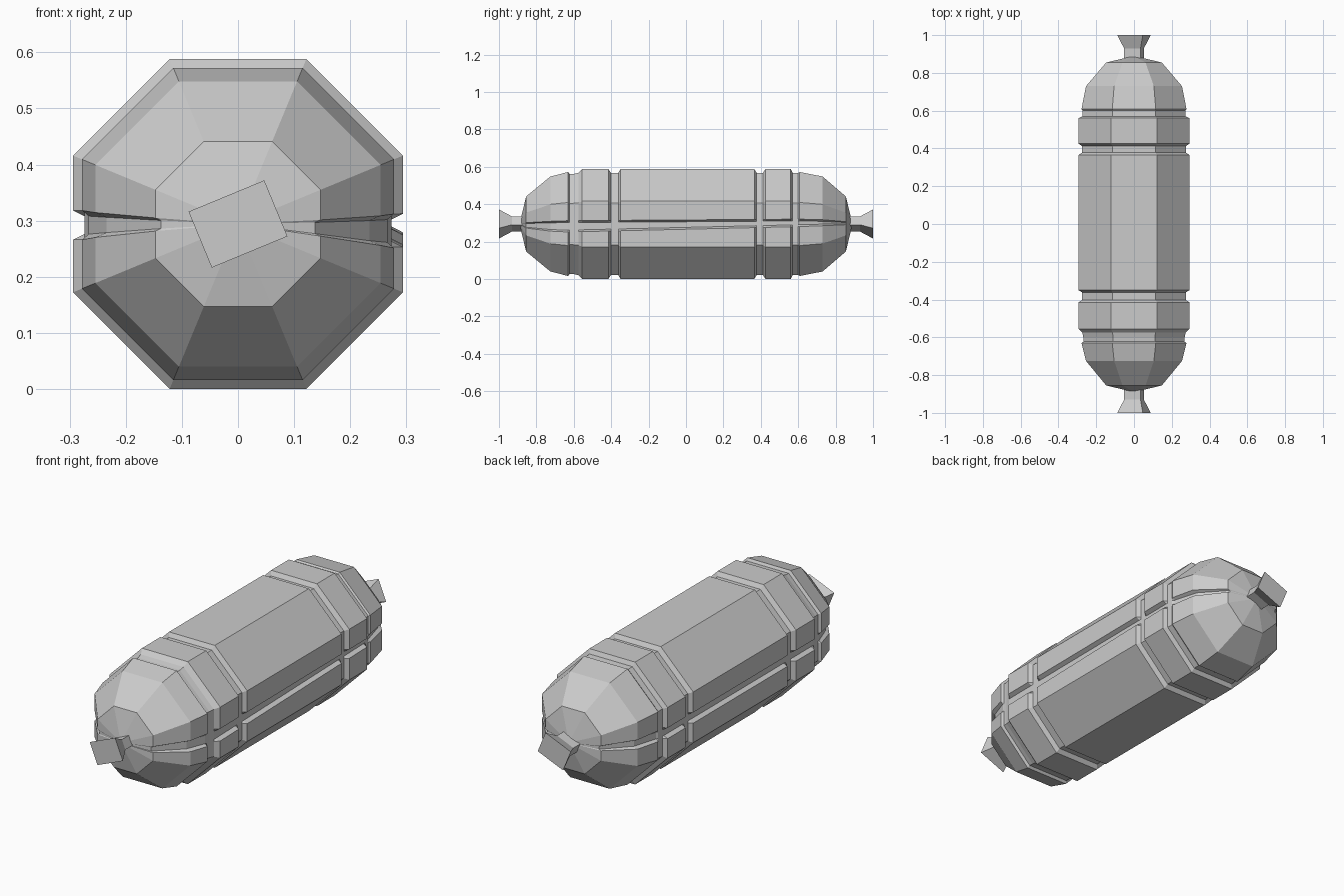
import bpy, bmesh, math

if "Cube" in bpy.data.objects:
    bpy.data.objects.remove(bpy.data.objects["Cube"])

CZ = 0.294  # height of the long axis
T = math.tan(math.pi / 8)

# Rings along the body: y, apothem, seam depth, seam width factor
RINGS = [
    (-0.855, 0.147, 0.010, 0.45), (-0.725, 0.254, 0.020, 0.85),
    (-0.630, 0.278, 0.012, 1.0), (-0.622, 0.266, 0.0, 1.0),
    (-0.600, 0.268, 0.0, 1.0), (-0.575, 0.274, 0.0, 1.0),
    (-0.555, 0.294, 0.020, 1.0), (-0.415, 0.294, 0.020, 1.0),
    (-0.402, 0.274, 0.0, 1.0), (-0.362, 0.274, 0.0, 1.0),
    (-0.350, 0.294, 0.020, 1.0), (0.365, 0.294, 0.020, 1.0),
    (0.378, 0.274, 0.0, 1.0), (0.412, 0.274, 0.0, 1.0),
    (0.425, 0.294, 0.020, 1.0), (0.560, 0.294, 0.020, 1.0),
    (0.570, 0.274, 0.0, 1.0), (0.600, 0.272, 0.0, 1.0),
    (0.608, 0.278, 0.012, 1.0), (0.730, 0.254, 0.020, 0.85),
    (0.855, 0.147, 0.010, 0.45),
]


def section(y, r, depth, w):
    """Octagon with a tapered seam cut into each side face."""
    t = (y + 0.6) / 1.2
    pts = []
    for s in (1, -1):
        hi = (0.018 + 0.008 * t) * w
        lo = (-0.042 + 0.028 * t) * w
        if s < 0:
            hi, lo = 0.024 * w, -0.028 * w
        b = 0.010 * w
        side = [(s * r, -r * T), (s * r, lo), (s * (r - depth), lo + b),
                (s * (r - depth), hi - b), (s * r, hi), (s * r, r * T)]
        if s < 0:
            side.reverse()
        ends = [(s * r * T, -s * r), (-0.0, 0.0)]
        pts += [(s * r * T, -s * r)] + side + [(s * r * T, s * r)]
    return [(x, y, CZ + z) for x, z in pts]


def loft(name, sections, tips=None):
    """Skin consecutive sections; close the ends with a tip fan or a flat face."""
    bm = bmesh.new()
    rings = [[bm.verts.new(p) for p in s] for s in sections]
    n = len(rings[0])
    for a, b in zip(rings, rings[1:]):
        for i in range(n):
            j = (i + 1) % n
            bm.faces.new((a[i], a[j], b[j], b[i]))
    for k, ring in enumerate((rings[0], rings[-1])):
        if tips:
            tip = bm.verts.new(tips[k])
            for i in range(n):
                bm.faces.new((ring[i], ring[(i + 1) % n], tip))
        else:
            bm.faces.new(ring)
    bmesh.ops.recalc_face_normals(bm, faces=bm.faces)
    mesh = bpy.data.meshes.new(name)
    bm.to_mesh(mesh)
    bm.free()
    obj = bpy.data.objects.new(name, mesh)
    bpy.context.collection.objects.link(obj)
    return obj


def rectangle(y, a, b):
    """Tilted rectangle used for the end knots."""
    c, s = math.cos(math.radians(22.5)), math.sin(math.radians(22.5))
    return [(u * c - v * s, y, CZ + u * s + v * c)
            for u, v in ((-a, -b), (a, -b), (a, b), (-a, b))]


# Grooved capsule body
loft("capsule_body", [section(*r) for r in RINGS],
     [(0, -0.89, CZ), (0, 0.89, CZ)])

# Flared knots at both ends
for name, d in (("front_knot", -1), ("back_knot", 1)):
    loft(name, [rectangle(d * 0.87, 0.047, 0.024),
                rectangle(d * 0.93, 0.047, 0.024),
                rectangle(d * 1.0, 0.073, 0.054)])
